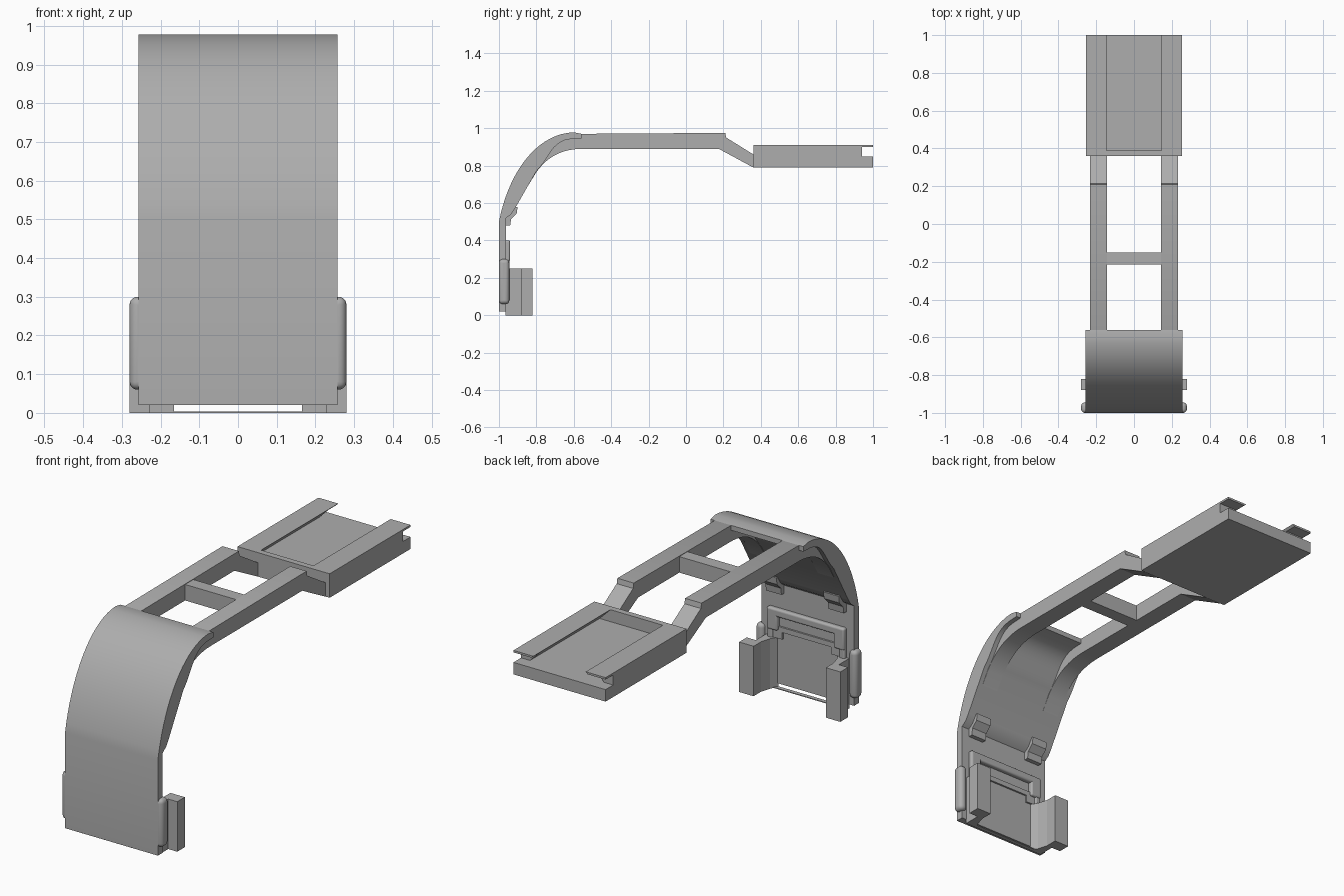
import bpy, bmesh, math

if "Cube" in bpy.data.objects:
    bpy.data.objects.remove(bpy.data.objects["Cube"])

grey = bpy.data.materials.new("plain_grey")
grey.diffuse_color = (0.42, 0.42, 0.42, 1)
grey.use_nodes = True
grey.node_tree.nodes["Principled BSDF"].inputs["Base Color"].default_value = grey.diffuse_color


def prism(name, pts, lo, hi, axis="x", bevel=0, smooth=False):
    """Extrude a closed 2D profile: (y,z) along x, (x,z) along y, (x,y) along z."""
    place = {"x": lambda a, b, t: (t, a, b),
             "y": lambda a, b, t: (a, t, b),
             "z": lambda a, b, t: (a, b, t)}[axis]
    bm = bmesh.new()
    ends = [[bm.verts.new(place(a, b, t)) for a, b in pts] for t in (lo, hi)]
    n = len(pts)
    bm.faces.new(ends[0])
    bm.faces.new(ends[1])
    for i in range(n):
        j = (i + 1) % n
        bm.faces.new((ends[0][i], ends[0][j], ends[1][j], ends[1][i]))
    bmesh.ops.recalc_face_normals(bm, faces=bm.faces[:])
    me = bpy.data.meshes.new(name)
    bm.to_mesh(me)
    bm.free()
    ob = bpy.data.objects.new(name, me)
    bpy.context.collection.objects.link(ob)
    me.materials.append(grey)
    if bevel:
        m = ob.modifiers.new("rounding", "BEVEL")
        m.width, m.segments = bevel, 5
    if smooth or bevel:
        bpy.ops.object.select_all(action="DESELECT")
        bpy.context.view_layer.objects.active = ob
        ob.select_set(True)
        bpy.ops.object.shade_smooth_by_angle(angle=math.radians(25))
    return ob


def box(name, x, y, z, bevel=0):
    return prism(name, [(y[0], z[0]), (y[1], z[0]), (y[1], z[1]), (y[0], z[1])],
                 x[0], x[1], "x", bevel)


def bezier(p, n=18):
    out = []
    for i in range(n + 1):
        t = i / n
        w = ((1-t)**3, 3*t*(1-t)**2, 3*t*t*(1-t), t**3)
        out.append(tuple(sum(k * q[d] for k, q in zip(w, p)) for d in (0, 1)))
    return out


def span(s, a, b):
    return tuple(sorted((s * a, s * b)))


# Curved front shell
outer = bezier([(-1, .5), (-.95, .76), (-.80, .972), (-.60, .978)])
inner = bezier([(-.62, .942), (-.72, .93), (-.73, .84), (-.80, .77)], 10)
prism("curved_shell", [(-1, .02)] + outer + [(-.56, .97), (-.56, .945)] + inner +
      [(-.915, .57), (-.935, .54), (-.962, .52), (-.962, .02)], -.257, .257, smooth=True)

# Arm rails, running from the shell down to the tray
under = bezier([(-.55, .89), (-.66, .89), (-.74, .85), (-.80, .765)], 12)
rail = ([(-.60, .955), (-.56, .97), (.21, .975), (.215, .95), (.36, .86), (.36, .79),
         (.175, .89)] + under + [(-.84, .70), (-.85, .74), (-.78, .85), (-.69, .94)])
for s in (-1, 1):
    lo, hi = span(s, .142, .233)
    prism("arm_rail", rail, lo, hi, smooth=True)
box("cross_bar", (-.145, .145), (-.215, -.15), (.89, .97))

# Sliding tray: dovetail channel, closed front end, open notches at the rear
tray = [(-.255, .79), (.255, .79), (.255, .91), (.145, .91), (.205, .85),
        (-.205, .85), (-.145, .91), (-.255, .91)]
prism("tray", tray, .39, .94, "y")
box("tray_front_wall", (-.255, .255), (.36, .39), (.79, .91))
box("tray_rear_floor", (-.255, .255), (.94, 1), (.79, .85))
for s in (-1, 1):
    prism("tray_rear_tab", [(s*.145, .91), (s*.255, .91), (s*.255, .90), (s*.155, .90)],
          .94, 1, "y")

for s in (-1, 1):
    # Rounded side grips
    box("side_grip", span(s, .235, .28), (-1, -.945), (.06, .30), .02)
    # Bracket wall with outward flange
    prism("rear_bracket", [(s*.23, -.965), (s*.23, -.88), (s*.28, -.88), (s*.28, -.82),
                           (s*.20, -.82), (s*.20, -.88), (s*.185, -.93), (s*.165, -.965)],
          0, .25, "z")
    # Small hooks under the curve
    lo, hi = span(s, .13, .215)
    prism("hook", [(-.965, .48), (-.94, .48), (-.935, .515), (-.905, .545),
                   (-.90, .58), (-.965, .58)], lo, hi)
    # Raised frame around the back plate
    box("frame_side", span(s, .185, .215), (-.97, -.945), (.06, .34), .008)
    box("frame_inner_strip", span(s, .135, .185), (-.97, -.953), (.25, .31))
    box("frame_window_side", span(s, .155, .215), (-.97, -.94), (.29, .40), .01)
box("frame_top", (-.215, .215), (-.97, -.94), (.36, .40), .01)
box("frame_sill", (-.185, .185), (-.97, -.953), (.285, .31))
box("bottom_strip", (-.19, .19), (-.965, -.945), (0, .004))
